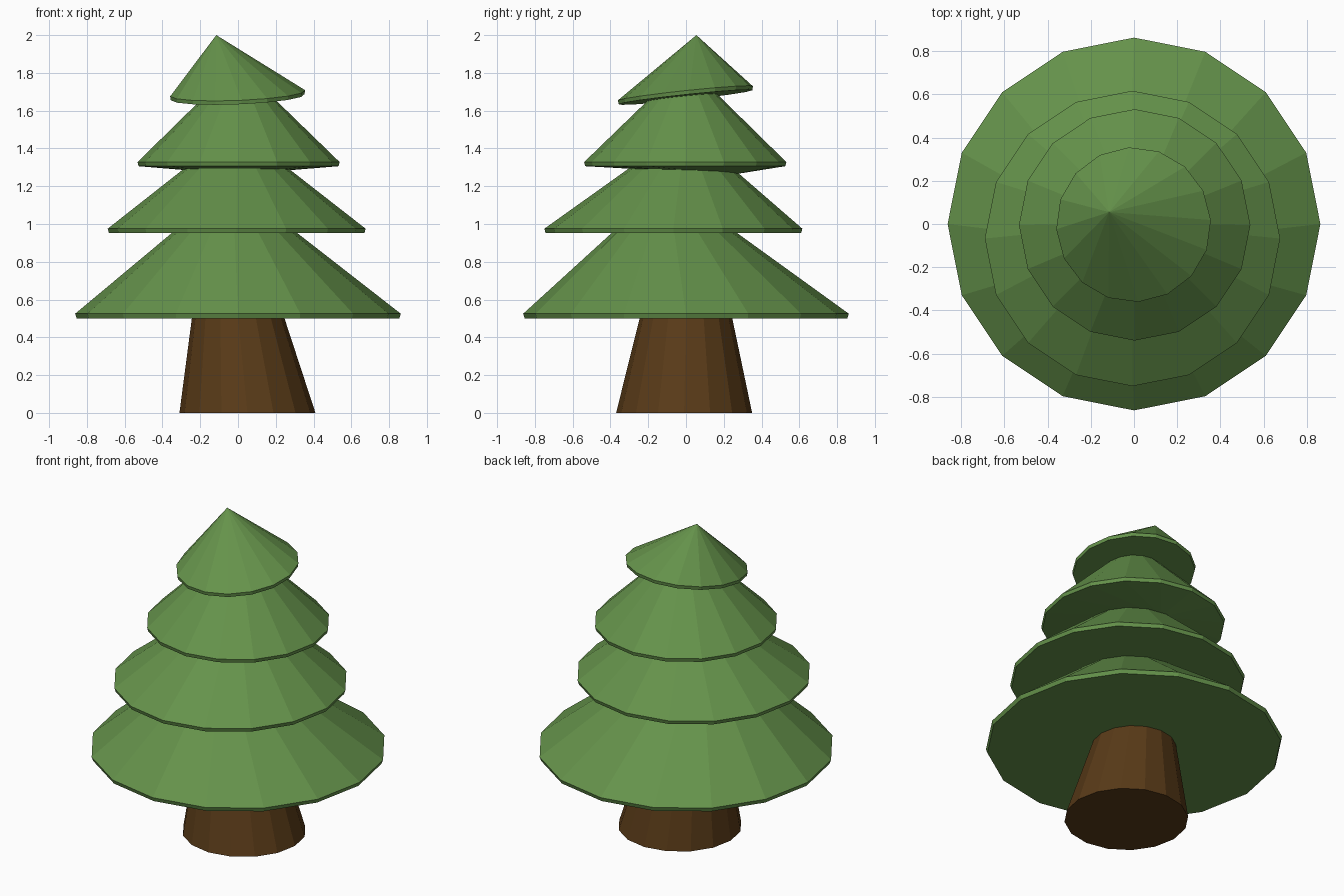
import bpy, bmesh
from math import sin, cos, pi

if "Cube" in bpy.data.objects:
    bpy.data.objects.remove(bpy.data.objects["Cube"])

N = 16


def material(name, rgb):
    m = bpy.data.materials.new(name)
    m.diffuse_color = (*rgb, 1)
    m.use_nodes = True
    m.node_tree.nodes["Principled BSDF"].inputs["Base Color"].default_value = m.diffuse_color
    return m


GREEN = material("needles", (0.13, 0.29, 0.07))
BROWN = material("bark", (0.10, 0.043, 0.009))


def ring(bm, centre, r, tilt=(0, 0), turn=0):
    """Horizontal ring of N vertices, tilt = rise per unit of x and y."""
    cx, cy, cz = centre
    verts = []
    for i in range(N):
        a = 2 * pi * i / N + turn
        x, y = r * cos(a), r * sin(a)
        verts.append(bm.verts.new((cx + x, cy + y, cz + tilt[0] * x + tilt[1] * y)))
    return verts


def bridge(bm, low, high):
    for i in range(N):
        j = (i + 1) % N
        bm.faces.new((low[i], low[j], high[j], high[i]))


def fan(bm, loop, tip):
    v = bm.verts.new(tip)
    for i in range(N):
        bm.faces.new((loop[i], loop[(i + 1) % N], v))


def finish(bm, name, mat):
    bmesh.ops.recalc_face_normals(bm, faces=bm.faces)
    me = bpy.data.meshes.new(name)
    bm.to_mesh(me)
    bm.free()
    me.materials.append(mat)
    bpy.context.collection.objects.link(bpy.data.objects.new(name, me))


def tier(name, centre, r, rim, apex, tilt=(0, 0), turn=0, under=None):
    """Skewed cone with a thin rim; centre is the middle of the lower rim."""
    bm = bmesh.new()
    x, y, z = centre
    low = ring(bm, centre, r * 0.99, tilt, turn)
    high = ring(bm, (x, y, z + rim), r, tilt, turn)
    bridge(bm, low, high)
    fan(bm, high, apex)
    if under:
        fan(bm, low[::-1], under)
    else:
        bm.faces.new(low[::-1])
    finish(bm, name, GREEN)


# leaning, tapered trunk
bm = bmesh.new()
foot = ring(bm, (0.05, -0.01, 0), 0.36)
top = ring(bm, (0, 0, 0.51), 0.243)
bridge(bm, foot, top)
bm.faces.new(foot[::-1])
bm.faces.new(top)
finish(bm, "trunk", BROWN)

# branch tiers, bottom to top
tier("branches_bottom", (0, 0, 0.5), 0.862, 0.025, (-0.03, -0.1, 1.22))
tier("branches_lower", (-0.007, -0.067, 0.952), 0.683, 0.023, (-0.01, 0, 1.51))
tier("branches_upper", (0.003, -0.004, 1.306), 0.535, 0.022, (0, 0, 1.85),
     under=(0, 0.25, 1.262))
tier("branches_top", (-0.002, -0.003, 1.671), 0.358, 0.021, (-0.115, 0.055, 2.0),
     tilt=(0.04, 0.106), turn=0.06)
